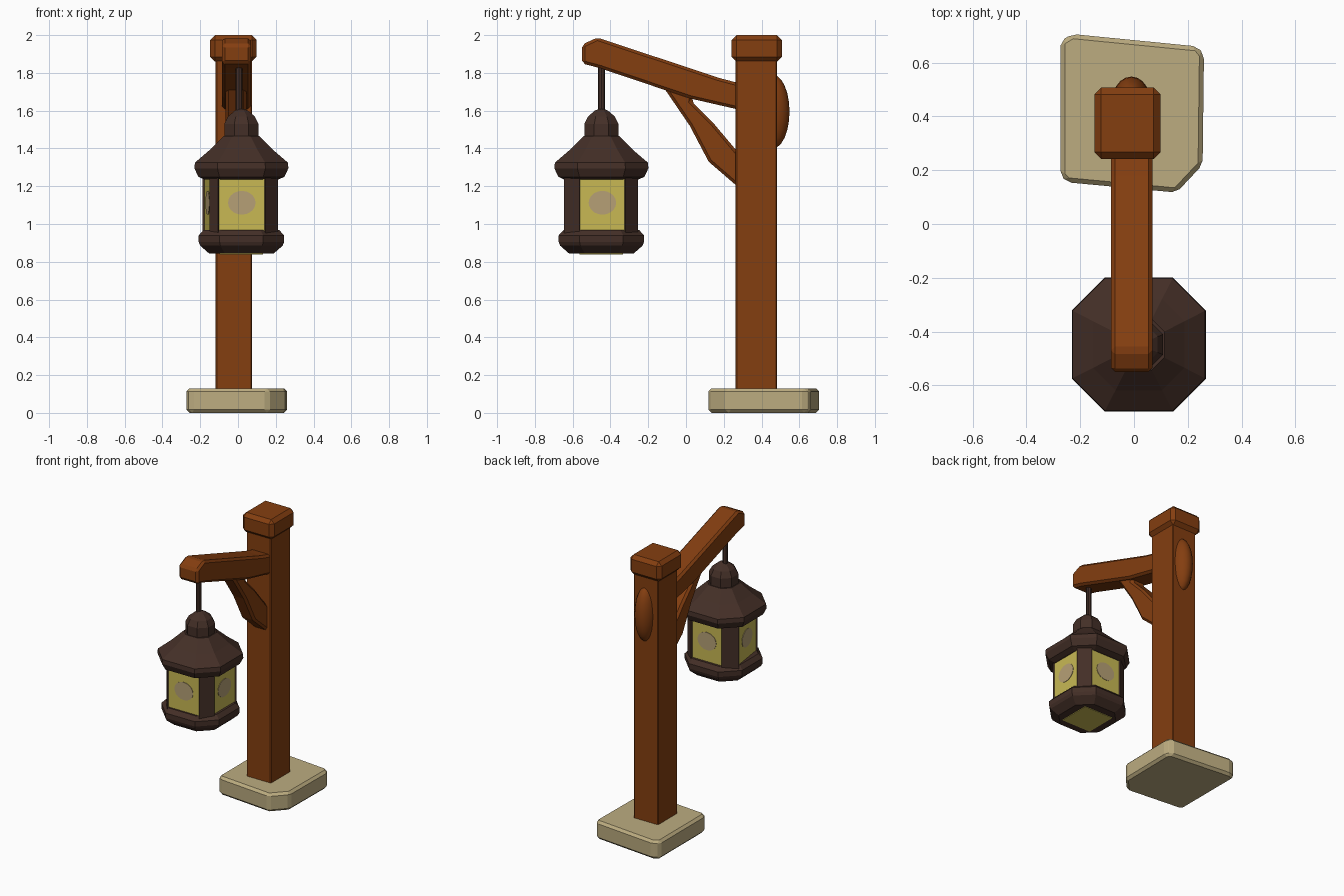
import bpy, bmesh, math
from mathutils import Vector

if "Cube" in bpy.data.objects:
    bpy.data.objects.remove(bpy.data.objects["Cube"])


def mat(name, r, g, b):
    lin = [((c / 255 + 0.055) / 1.055) ** 2.4 for c in (r, g, b)]
    m = bpy.data.materials.new(name)
    m.diffuse_color = (*lin, 1)
    m.use_nodes = True
    m.node_tree.nodes["Principled BSDF"].inputs["Base Color"].default_value = m.diffuse_color
    return m


WOOD = mat("warm wood", 132, 62, 16)
STONE = mat("pale stone", 188, 172, 128)
IRON = mat("dark iron", 68, 47, 39)
GLASS = mat("yellow glass", 200, 185, 84)
GLOW = mat("dull glow", 182, 160, 118)


def finish(name, bm, mats, bevel=0.0):
    bmesh.ops.recalc_face_normals(bm, faces=bm.faces)
    me = bpy.data.meshes.new(name)
    bm.to_mesh(me)
    bm.free()
    ob = bpy.data.objects.new(name, me)
    bpy.context.collection.objects.link(ob)
    for m in mats:
        me.materials.append(m)
    if bevel:
        mod = ob.modifiers.new("bevel", 'BEVEL')
        mod.width = bevel
        mod.segments = 1
        mod.limit_method = 'ANGLE'
        mod.angle_limit = math.radians(25)
    return ob


def loft(name, rings, mats, bevel=0.0):
    """Skin equal-length rings of 3D points and close both ends."""
    bm = bmesh.new()
    vs = [[bm.verts.new(p) for p in ring] for ring in rings]
    n = len(vs[0])
    for a, b in zip(vs, vs[1:]):
        for i in range(n):
            j = (i + 1) % n
            bm.faces.new((a[i], a[j], b[j], b[i]))
    bm.faces.new(vs[0][::-1])
    bm.faces.new(vs[-1])
    return finish(name, bm, mats, bevel)


def box(name, x0, x1, y0, y1, z0, z1, m, bevel):
    rect = [(x0, y0), (x1, y0), (x1, y1), (x0, y1)]
    return loft(name, [[(x, y, z) for x, y in rect] for z in (z0, z1)], [m], bevel)


def side_profile(name, pts, x0, x1, m, bevel):
    return loft(name, [[(x, y, z) for y, z in pts] for x in (x0, x1)], [m], bevel)


LX, LY = 0.018, -0.448


def octagon(h, z, flat=0.51):
    f = h * flat
    pts = [(-f, -h), (f, -h), (h, -f), (h, f), (f, h), (-f, h), (-h, f), (-h, -f)]
    return [(LX + x, LY + y, z) for x, y in pts]


# uneven stone foot
foot = [(-0.273, 0.68), (-0.23, 0.706), (0.236, 0.66), (0.26, 0.63),
        (0.255, 0.22), (0.158, 0.117), (-0.25, 0.155), (-0.273, 0.18)]
loft("stone_foot", [[(x, y, z) for x, y in foot] for z in (0.0, 0.13)], [STONE], 0.025)

# post and its cap
box("post", -0.118, 0.075, 0.263, 0.482, 0.1, 1.95, WOOD, 0.006)
box("post_cap", -0.147, 0.098, 0.242, 0.507, 1.86, 2.0, WOOD, 0.025)

# sloping arm
side_profile("arm", [(-0.55, 1.95), (-0.47, 1.987), (0.02, 1.825), (0.18, 1.772),
                     (0.34, 1.73), (0.34, 1.595), (0.26, 1.61), (0.02, 1.665),
                     (-0.455, 1.825), (-0.55, 1.85)], -0.085, 0.068, WOOD, 0.015)

# diagonal brace under the arm
side_profile("brace", [(-0.13, 1.74), (0.04, 1.70), (0.03, 1.65), (0.14, 1.54),
                       (0.30, 1.35), (0.30, 1.17), (0.265, 1.205), (0.12, 1.33),
                       (0.02, 1.52)], -0.065, 0.045, WOOD, 0.015)

# rounded peg end at the back of the post
bm = bmesh.new()
bmesh.ops.create_uvsphere(bm, u_segments=20, v_segments=12, radius=1)
for v in bm.verts:
    v.co = Vector((-0.01 + v.co.x * 0.07, 0.46 + v.co.y * 0.088, 1.595 + v.co.z * 0.195))
for f in bm.faces:
    f.smooth = True
finish("peg_end", bm, [WOOD])

# hanging rod
bm = bmesh.new()
bmesh.ops.create_cone(bm, cap_ends=True, segments=8, radius1=0.018, radius2=0.018, depth=0.32)
bmesh.ops.translate(bm, verts=bm.verts, vec=(0.005, LY, 1.71))
finish("hanging_rod", bm, [IRON])

# lantern roof with brim, and finial
loft("lantern_roof", [octagon(h, z) for h, z in
                      [(0.195, 1.235), (0.228, 1.25), (0.249, 1.295), (0.246, 1.325),
                       (0.17, 1.39), (0.095, 1.465)]], [IRON])
loft("lantern_finial", [octagon(h, z, 0.42) for h, z in
                        [(0.09, 1.44), (0.09, 1.53), (0.07, 1.57), (0.035, 1.6), (0.012, 1.61)]],
     [IRON])

# lantern body: corner posts with recessed panes on the four wide sides
plan = [(-0.105, -0.645), (0.145, -0.645), (0.212, -0.565), (0.212, -0.32),
        (0.14, -0.255), (-0.10, -0.255), (-0.188, -0.325), (-0.15, -0.59)]
body = loft("lantern_body", [[(x, y, z) for x, y in plan] for z in (0.945, 1.25)], [IRON, GLASS])
bm = bmesh.new()
bm.from_mesh(body.data)
bm.normal_update()
panes = [f for f in bm.faces if abs(f.normal.z) < 0.5
         and max(abs(f.normal.x), abs(f.normal.y)) > 0.95]
bmesh.ops.inset_individual(bm, faces=panes, thickness=0.007, depth=-0.01)
spots = []
for f in panes:
    f.material_index = 1
    spots.append((f.calc_center_median() + Vector((0, 0, 0.015)), f.normal.copy()))
bm.to_mesh(body.data)
bm.free()

# round glow spot on each pane
for k, (c, n) in enumerate(spots):
    side = Vector((0, 0, 1)).cross(n).normalized()
    rings = []
    for d in (-0.002, 0.003):
        rings.append([c + n * d + side * (0.073 * math.cos(a)) + Vector((0, 0, 0.063 * math.sin(a)))
                      for a in (math.tau * i / 20 for i in range(20))])
    loft(f"glow_spot_{k + 1}", rings, [GLOW])

# lantern tray and the pane in its underside
loft("lantern_tray", [octagon(h, z) for h, z in
                      [(0.17, 0.843), (0.218, 0.885), (0.226, 0.905), (0.226, 0.94), (0.2, 0.968)]],
     [IRON])
box("bottom_pane", LX - 0.115, LX + 0.115, LY - 0.115, LY + 0.115, 0.839, 0.846, GLASS, 0)
